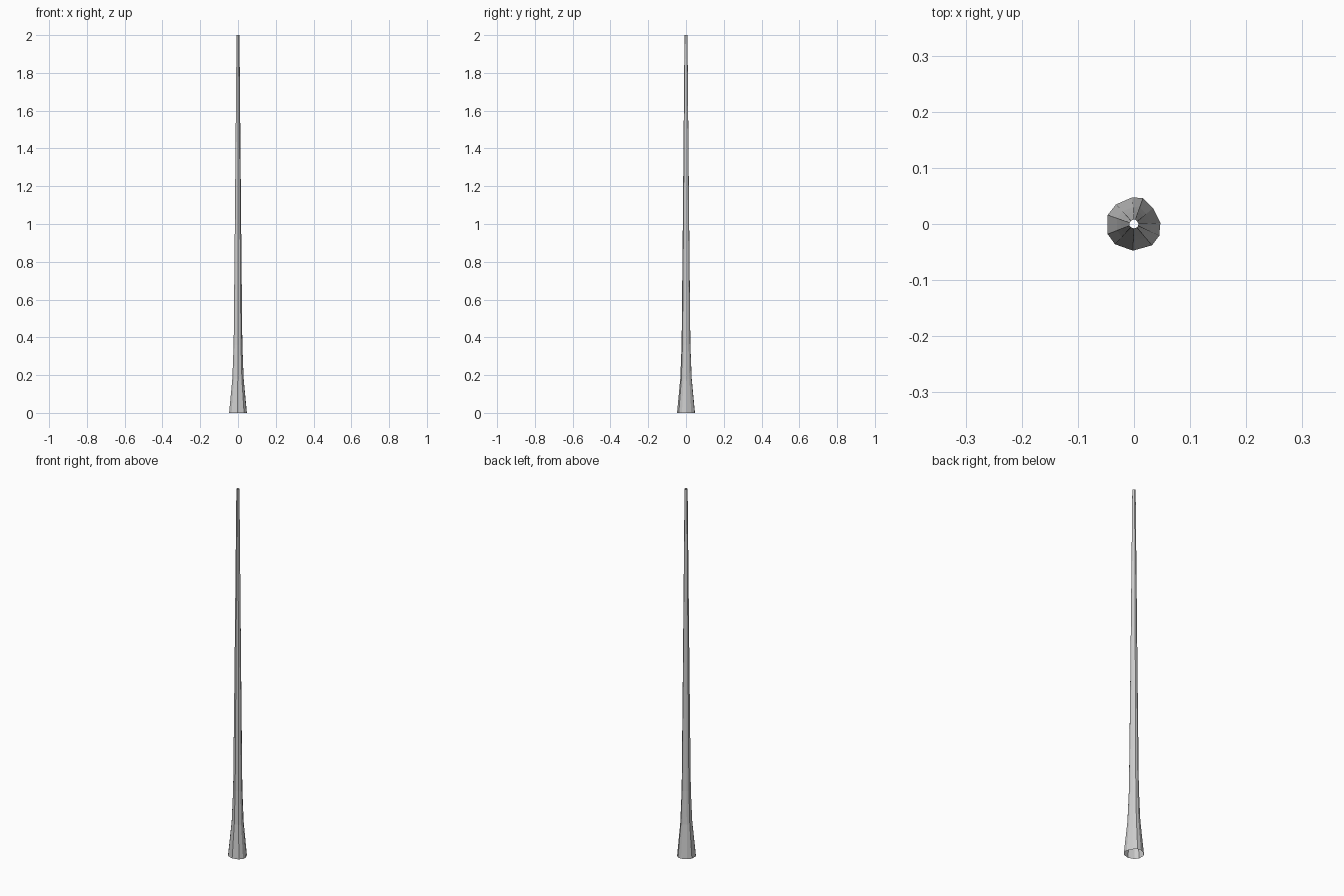
import bpy

if "Cube" in bpy.data.objects:
    bpy.data.objects.remove(bpy.data.objects["Cube"])

# Slightly irregular base outline (x, y), counter-clockwise
outline = [(.047, .002), (.034, .028), (.016, .046), (-.003, .0475), (-.032, .035),
           (-.047, .016), (-.047, -.018), (-.034, -.036), (-.002, -.0475),
           (.032, -.038), (.045, -.021)]

# Taper: height, scale of the outline
taper = [(0, 1.0), (.18, .64), (.36, .49), (1.0, .355), (1.5, .26), (2.0, .165)]

# Open tapered tube
n = len(outline)
verts = [(x * s, y * s, z) for z, s in taper for x, y in outline]
faces = [(r * n + i, r * n + (i + 1) % n, (r + 1) * n + (i + 1) % n, (r + 1) * n + i)
         for r in range(len(taper) - 1) for i in range(n)]

mesh = bpy.data.meshes.new("tapered_pole")
mesh.from_pydata(verts, [], faces)
mesh.update()
pole = bpy.data.objects.new("tapered_pole", mesh)
bpy.context.collection.objects.link(pole)
